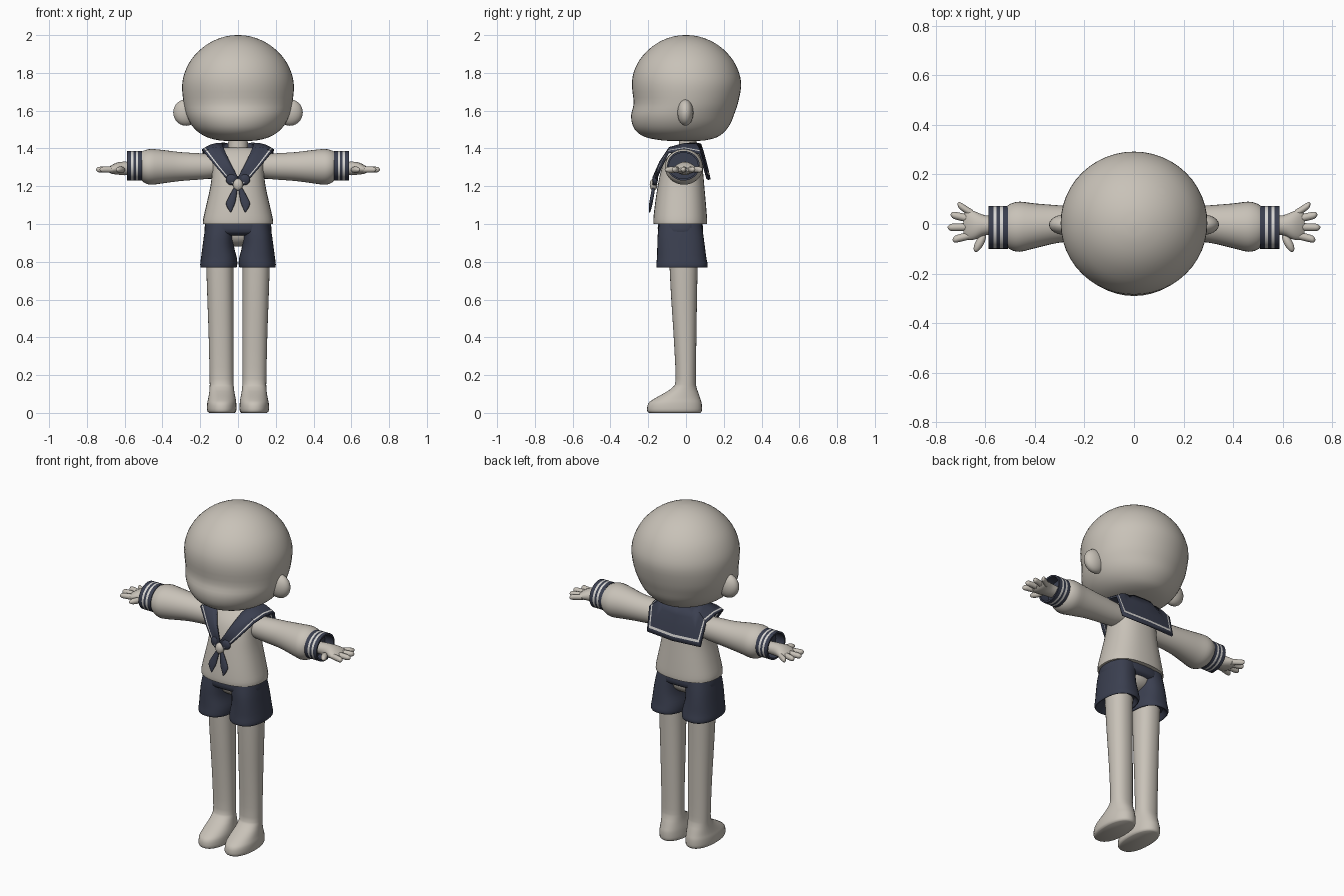
import bpy, bmesh, math
from mathutils import Vector

if "Cube" in bpy.data.objects:
    bpy.data.objects.remove(bpy.data.objects["Cube"])


def material(name, rgb):
    m = bpy.data.materials.new(name)
    m.use_nodes = True
    m.diffuse_color = (*rgb, 1)
    bsdf = next(n for n in m.node_tree.nodes if n.type == "BSDF_PRINCIPLED")
    bsdf.inputs["Base Color"].default_value = (*rgb, 1)
    return m


CREAM = material("warm cream", (0.58, 0.54, 0.48))
NAVY = material("navy cloth", (0.043, 0.05, 0.08))
TRIM = material("pale trim", (0.68, 0.67, 0.65))


def finish(name, bm, mats, mirror=False, thickness=0, angle=50):
    bmesh.ops.recalc_face_normals(bm, faces=bm.faces[:])
    mesh = bpy.data.meshes.new(name)
    bm.to_mesh(mesh)
    bm.free()
    for m in mats:
        mesh.materials.append(m)
    ob = bpy.data.objects.new(name, mesh)
    bpy.context.collection.objects.link(ob)
    bpy.ops.object.select_all(action="DESELECT")
    ob.select_set(True)
    bpy.context.view_layer.objects.active = ob
    bpy.ops.object.shade_smooth_by_angle(angle=math.radians(angle))
    if mirror:
        mod = ob.modifiers.new("Mirror", "MIRROR")
        mod.use_mirror_merge = thickness > 0
    if thickness:
        mod = ob.modifiers.new("Solidify", "SOLIDIFY")
        mod.thickness = thickness
        mod.offset = 0
    return ob


def catmull(p, steps):
    """Smooth a list of equal-length tuples."""
    out = []
    for i in range(len(p) - 1):
        a, b, c, d = p[max(i - 1, 0)], p[i], p[i + 1], p[min(i + 2, len(p) - 1)]
        for s in range(steps):
            t = s / steps
            out.append(tuple(
                (2 * q + (r - o) * t + (2 * o - 5 * q + 4 * r - e) * t * t
                 + (3 * q - o - 3 * r + e) * t ** 3) / 2
                for o, q, r, e in zip(a, b, c, d)))
    return out + [tuple(p[-1])]


def loft(name, rings, mats, axis="Z", n=32, power=2, steps=3, mirror=False, stripes=()):
    """Skin rings (position, u min, u max, v min, v max) along Z or X."""
    bm = bmesh.new()
    loops = []
    for t, u0, u1, v0, v1 in catmull(rings, steps):
        loop = []
        for i in range(n):
            c, s = math.cos(math.tau * i / n), math.sin(math.tau * i / n)
            u = (u0 + u1) / 2 + (u1 - u0) / 2 * math.copysign(abs(c) ** (2 / power), c)
            v = (v0 + v1) / 2 + (v1 - v0) / 2 * math.copysign(abs(s) ** (2 / power), s)
            loop.append(bm.verts.new((u, v, t) if axis == "Z" else (t, u, v)))
        loops.append(loop)
    for k in range(len(loops) - 1):
        for i in range(n):
            j = (i + 1) % n
            f = bm.faces.new((loops[k][i], loops[k][j], loops[k + 1][j], loops[k + 1][i]))
            f.material_index = int(k // steps in stripes)
    bm.faces.new(loops[0][::-1])
    bm.faces.new(loops[-1])
    return finish(name, bm, mats, mirror)


def blob(name, centre, size, mat, turn=0, mirror=False):
    """Ellipsoid with half sizes, turned about Z."""
    bm = bmesh.new()
    bmesh.ops.create_uvsphere(bm, u_segments=24, v_segments=14, radius=1)
    bmesh.ops.scale(bm, vec=size, verts=bm.verts[:])
    for v in bm.verts:
        x, y, z = v.co
        c, s = math.cos(turn), math.sin(turn)
        v.co = Vector((x * c - y * s, x * s + y * c, z)) + Vector(centre)
    return finish(name, bm, [mat], mirror)


def sym(z, x, front, back):
    return (z, -x, x, front, back)


# Head, ears and neck
loft("head", [sym(*r) for r in (
    (1.438, .02, -.03, .02), (1.443, .10, -.13, .10), (1.46, .165, -.215, .165),
    (1.49, .215, -.262, .205), (1.53, .25, -.285, .235), (1.58, .274, -.29, .255),
    (1.64, .288, -.277, .275), (1.73, .296, -.286, .292), (1.80, .283, -.278, .281),
    (1.87, .248, -.245, .247), (1.93, .192, -.19, .192), (1.97, .13, -.13, .13),
    (1.993, .065, -.065, .065), (2.0, .01, -.01, .01))], [CREAM], n=48)
blob("ears", (.275, -.003, 1.59), (.068, .042, .07), CREAM, mirror=True)
loft("neck", [sym(1.34, .055, -.04, .06), sym(1.48, .05, -.035, .055)], [CREAM])

# Legs with rounded shoes
loft("legs", [
    (0, .018, .153, -.195, .075), (.012, .009, .163, -.206, .084),
    (.05, .009, .163, -.2, .083), (.075, .012, .158, -.168, .076),
    (.105, .018, .153, -.115, .066), (.135, .022, .15, -.072, .056),
    (.18, .024, .15, -.055, .052), (.4, .024, .155, -.065, .055),
    (.6, .024, .162, -.078, .058), (.8, .024, .168, -.088, .062),
    (.95, .02, .165, -.09, .065)], [CREAM], power=2.2, mirror=True)
blob("pelvis", (0, -.02, .95), (.13, .09, .07), CREAM)

# Shorts
loft("shorts_legs", [
    (.80, .025, .175, -.1, .075), (.772, .015, .19, -.145, .103),
    (.77, .008, .197, -.155, .112), (.785, .004, .2, -.157, .115),
    (.82, .006, .196, -.154, .108), (.88, .021, .188, -.152, .1),
    (.94, .02, .18, -.15, .092), (1.0, .005, .17, -.143, .083)],
    [NAVY], power=2.4, mirror=True)
loft("shorts_hips", [sym(.94, .165, -.12, .06), sym(.96, .178, -.148, .09),
                     sym(1.015, .172, -.147, .085)], [NAVY], power=2.6)

# Shirt body and sleeves
loft("shirt", [sym(*r) for r in (
    (1.0, .186, -.172, .112), (1.025, .185, -.173, .112), (1.1, .168, -.165, .106),
    (1.2, .146, -.15, .097), (1.28, .138, -.133, .09), (1.34, .142, -.108, .083),
    (1.385, .12, -.068, .072), (1.405, .07, -.035, .06))], [CREAM], power=2.4)
loft("sleeves", [
    (.10, -.06, .06, 1.25, 1.36), (.17, -.065, .065, 1.238, 1.372),
    (.3, -.075, .075, 1.228, 1.38), (.4, -.098, .083, 1.215, 1.392),
    (.46, -.112, .09, 1.208, 1.397), (.495, -.105, .083, 1.218, 1.39),
    (.515, -.09, .07, 1.235, 1.38)], [CREAM], axis="X", mirror=True)

# Striped cuffs with an open end
cuff = [(x, -.1, .073, 1.23, 1.387) for x in (.508, .529, .541, .554, .566, .587)]
cuff += [(x, -.09, .063, 1.24, 1.377) for x in (.587, .53)]
loft("cuffs", cuff, [NAVY, TRIM], axis="X", steps=1, mirror=True, stripes=(1, 3))

# Hands
loft("hands", [
    (.53, -.04, .03, 1.262, 1.325), (.60, -.045, .035, 1.258, 1.33),
    (.64, -.062, .05, 1.262, 1.325), (.67, -.064, .057, 1.266, 1.311),
    (.688, -.045, .04, 1.278, 1.298)], [CREAM], axis="X", n=24, mirror=True)
for label, y0, x1, y1 in (("little", .04, .712, .08), ("ring", .018, .74, .038),
                          ("middle", -.012, .752, -.014), ("index", -.043, .732, -.064)):
    rings = []
    for t, r in ((0, .016), (.4, .016), (.8, .015), (.93, .011), (1, .002)):
        y = y0 + (y1 - y0) * t
        rings.append((.65 + (x1 - .65) * t, y - r, y + r, 1.288 - r, 1.288 + r))
    loft(label + "_fingers", rings, [CREAM], axis="X", n=12, mirror=True)
blob("thumbs", (.622, -.075, 1.287), (.042, .017, .017), CREAM,
     turn=math.radians(-62), mirror=True)

# Sailor collar: strip from the inner to the outer edge, front tip to back centre
inner = [(0, -.172, 1.245), (.045, -.135, 1.33), (.078, -.082, 1.4), (.085, -.01, 1.422),
         (.075, .045, 1.427), (.06, .066, 1.425), (0, .075, 1.422)]
outer = [(.03, -.172, 1.205), (.11, -.135, 1.295), (.178, -.095, 1.378), (.188, -.01, 1.39),
         (.185, .075, 1.372), (.175, .114, 1.24), (0, .125, 1.235)]
bm = bmesh.new()
grid = []
for a, b in zip(inner, outer):
    row = []
    for t in (0, .3, .6, .84, .9, 1):
        p = Vector(a).lerp(Vector(b), t)
        p.z += .012 * math.sin(math.pi * t)
        row.append(bm.verts.new(p))
    grid.append(row)
for k in range(len(grid) - 1):
    for i in range(len(grid[0]) - 1):
        f = bm.faces.new((grid[k][i], grid[k + 1][i], grid[k + 1][i + 1], grid[k][i + 1]))
        f.material_index = int(i == 3)
finish("sailor_collar", bm, [NAVY, TRIM], mirror=True, thickness=.012)

# Neckerchief knot and tails
blob("scarf_knot", (0, -.172, 1.208), (.026, .02, .032), CREAM)
blob("scarf_folds", (.03, -.163, 1.235), (.034, .014, .03), NAVY, mirror=True)
loft("scarf_tails", [
    (1.205, .0, .014, -.178, -.165), (1.16, .006, .04, -.186, -.168),
    (1.115, .014, .062, -.194, -.176), (1.09, .024, .058, -.196, -.181),
    (1.062, .036, .04, -.196, -.19)], [NAVY], n=16, mirror=True)
